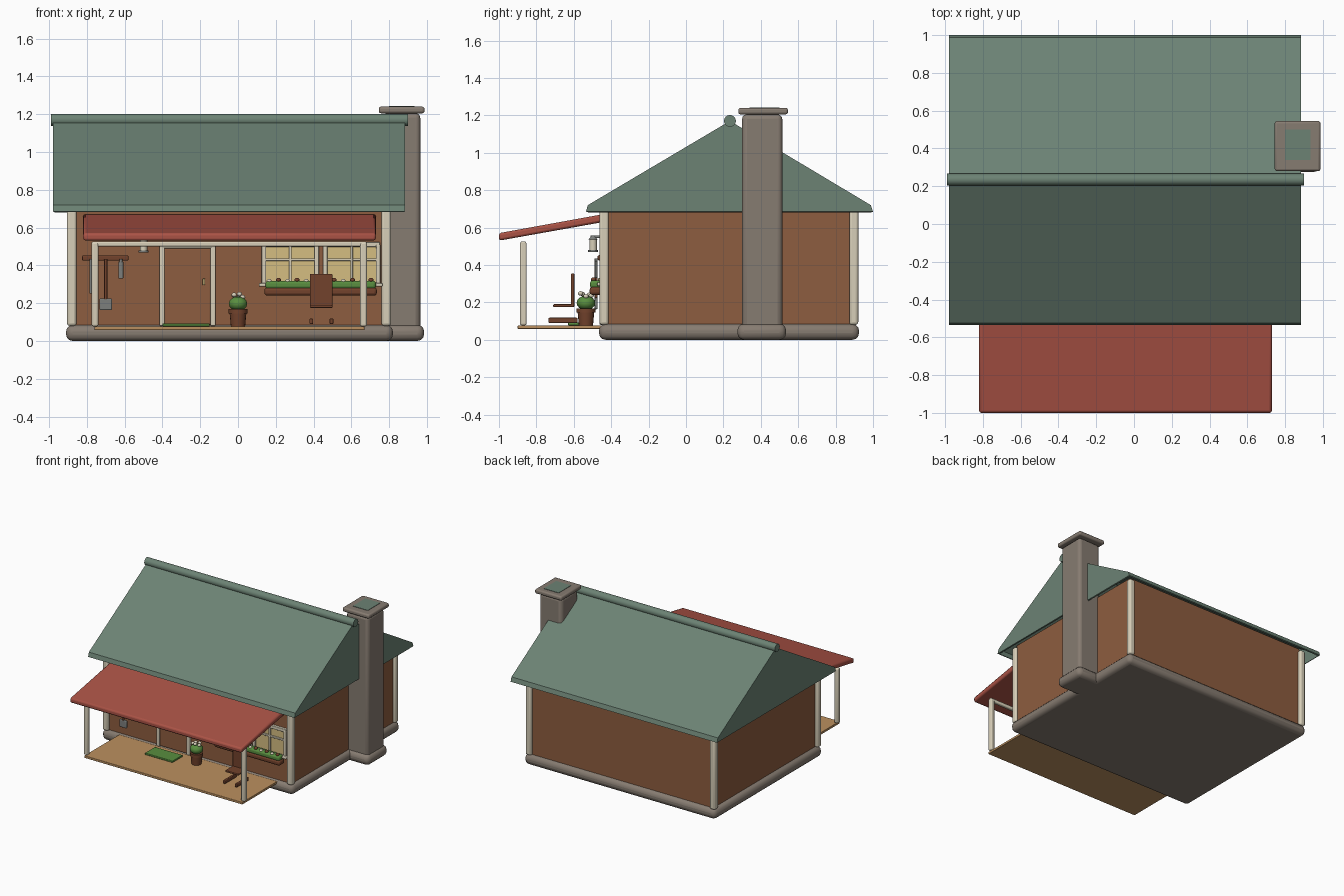
import bpy, bmesh, math
from mathutils import Vector

cube = bpy.data.objects.get("Cube")
if cube:
    bpy.data.objects.remove(cube, do_unlink=True)


def material(name, r, g, b):
    m = bpy.data.materials.new(name)
    m.use_nodes = True
    m.diffuse_color = (r, g, b, 1)
    m.node_tree.nodes["Principled BSDF"].inputs["Base Color"].default_value = (r, g, b, 1)
    return m


ROOF = material("roof green", .15, .225, .175)
RED = material("porch red", .40, .085, .06)
WALL = material("wall brown", .27, .11, .05)
STONE = material("stone grey", .24, .20, .165)
CREAM = material("cream trim", .68, .62, .48)
DECK = material("deck tan", .50, .28, .115)
GLASS = material("window yellow", .66, .51, .22)
LEAF = material("leaf green", .10, .27, .05)
WOOD = material("dark wood", .17, .055, .025)
METAL = material("tool grey", .20, .21, .20)


def finish(name, bm, mat, bevel=0, segments=3):
    me = bpy.data.meshes.new(name)
    bmesh.ops.recalc_face_normals(bm, faces=bm.faces)
    bm.to_mesh(me)
    bm.free()
    me.materials.append(mat)
    ob = bpy.data.objects.new(name, me)
    bpy.context.collection.objects.link(ob)
    if bevel:
        mod = ob.modifiers.new("Bevel", "BEVEL")
        mod.width, mod.segments = bevel, segments
    bpy.ops.object.select_all(action="DESELECT")
    bpy.context.view_layer.objects.active = ob
    ob.select_set(True)
    bpy.ops.object.shade_smooth_by_angle(angle=math.radians(40))
    return ob


def box(name, x, y, z, mat, bevel=0):
    """Box from (min, max) spans along each axis."""
    bm = bmesh.new()
    bmesh.ops.create_cube(bm, size=1)
    for v in bm.verts:
        v.co = [(s[0] + s[1]) / 2 + c * (s[1] - s[0]) for c, s in zip(v.co, (x, y, z))]
    return finish(name, bm, mat, bevel)


def rod(name, a, b, r, mat, r2=None, sides=16):
    """Round bar from a to b."""
    a, b = Vector(a), Vector(b)
    bm = bmesh.new()
    bmesh.ops.create_cone(bm, cap_ends=True, segments=sides, radius1=r,
                          radius2=r if r2 is None else r2, depth=(b - a).length)
    rot = (b - a).to_track_quat("Z", "Y").to_matrix()
    for v in bm.verts:
        v.co = rot @ v.co + (a + b) / 2
    return finish(name, bm, mat)


def ball(name, c, size, mat):
    bm = bmesh.new()
    bmesh.ops.create_uvsphere(bm, u_segments=14, v_segments=8, radius=1)
    for v in bm.verts:
        v.co = [o + k * s for o, k, s in zip(c, v.co, size)]
    return finish(name, bm, mat)


def prism(name, profile, x0, x1, mat, bevel=0):
    """Side profile of (y, z) points extruded along x."""
    bm = bmesh.new()
    face = bm.faces.new([bm.verts.new((x0, y, z)) for y, z in profile])
    out = bmesh.ops.extrude_face_region(bm, geom=[face])["geom"]
    bmesh.ops.translate(bm, vec=(x1 - x0, 0, 0),
                        verts=[g for g in out if isinstance(g, bmesh.types.BMVert)])
    return finish(name, bm, mat, bevel, 2)


# House body
box("foundation", (-.91, .82), (-.465, .925), (0, .085), STONE, .035)
box("walls", (-.875, .79), (-.435, .895), (.06, .75), WALL, .015)
for i, x in enumerate((-.88, .785)):
    for j, y in enumerate((-.438, .897)):
        box(f"corner_post_{i}{j}", (x - .025, x + .025), (y - .024, y + .024), (.08, .725), CREAM, .014)

# Main roof, an open shell with closed gables
roof = prism("main_roof", [(-.535, .685), (-.525, .72), (.235, 1.17), (.988, .72), (1, .685)],
             -.98, .885, ROOF)
bm = bmesh.new()
bm.from_mesh(roof.data)
bm.normal_update()
bmesh.ops.delete(bm, geom=[f for f in bm.faces if f.normal.z < -.9], context="FACES_ONLY")
bm.to_mesh(roof.data)
bm.free()
shell = roof.modifiers.new("Shell", "SOLIDIFY")
shell.thickness, shell.offset = .015, -1
rod("ridge_cap", (-.99, .235, 1.17), (.9, .235, 1.17), .032, ROOF)

# Chimney
box("chimney_base", (.74, .985), (.275, .535), (0, .085), STONE, .035)
box("chimney_shaft", (.765, .965), (.3, .515), (.04, 1.205), STONE, .025)
box("chimney_cap", (.745, .987), (.28, .545), (1.205, 1.24), STONE, .012)
box("chimney_opening", (.8, .935), (.34, .5), (1.236, 1.243), ROOF)

# Porch
prism("porch_roof", [(-1, .53), (-1, .57), (-.44, .672), (-.44, .63)], -.82, .73, RED, .012)
box("porch_deck", (-.76, .67), (-.9, -.44), (.058, .077), DECK, .004)
for i, x in enumerate((-.757, .664)):
    box(f"porch_post_{i}", (x - .018, x + .018), (-.888, -.852), (.077, .522), CREAM, .01)
box("porch_beam", (-.775, .682), (-.885, -.855), (.5, .526), CREAM, .008)

# Door
box("door", (-.39, -.145), (-.452, -.43), (.085, .49), WALL, .006)
for i, x in enumerate((-.402, -.132)):
    box(f"door_jamb_{i}", (x - .014, x + .014), (-.462, -.43), (.08, .5), CREAM, .006)
box("door_lintel", (-.416, -.118), (-.462, -.43), (.49, .515), CREAM, .006)
box("door_handle", (-.188, -.174), (-.47, -.45), (.295, .33), GLASS, .004)
box("door_mat", (-.4, -.15), (-.63, -.5), (.077, .092), LEAF, .004)

# Windows
for i, x in enumerate((.277, .602)):
    box(f"window_pane_{i}", (x - .14, x + .14), (-.443, -.43), (.29, .51), GLASS)
    for j, dx in enumerate((-.14, 0, .14)):
        w = .007 if dx == 0 else .012
        box(f"window_upright_{i}{j}", (x + dx - w, x + dx + w), (-.457, -.43), (.29, .51), CREAM, .004)
    for j, (z, h) in enumerate(((.43, .007), (.51, .013))):
        box(f"window_bar_{i}{j}", (x - .15, x + .15), (-.456, -.43), (z - h, z + h), CREAM, .004)
box("window_sill", (.11, .765), (-.475, -.43), (.288, .306), CREAM, .006)

# Flower box
box("flower_box", (.14, .735), (-.515, -.45), (.24, .283), WOOD, .015)
box("flower_box_leaves", (.145, .73), (-.513, -.455), (.275, .318), LEAF, .015)
for i in range(12):
    x = .165 + i * .049
    ball(f"box_flower_{i}", (x, -.495, .316 + .006 * (i % 2)), (.014, .014, .012),
         (CREAM, WOOD)[i % 2])

# Flower pot
rod("pot", (0, -.535, .077), (0, -.535, .155), .038, WOOD, .045)
rod("pot_rim", (0, -.535, .145), (0, -.535, .168), .05, WOOD)
ball("pot_leaves", (0, -.535, .197), (.05, .05, .038), LEAF)
for i in range(5):
    a = i * math.tau / 5
    ball(f"pot_flower_{i}", (.025 * math.cos(a), -.535 + .03 * math.sin(a), .232 + .004 * i),
         (.014, .014, .012), CREAM)

# Porch chair
box("chair_back", (.38, .5), (-.615, -.597), (.175, .355), WOOD, .006)
box("chair_seat", (.38, .5), (-.71, -.6), (.175, .19), WOOD, .005)
for i, x in enumerate((.388, .495)):
    box(f"chair_runner_{i}", (x - .01, x + .01), (-.735, -.58), (.09, .118), WOOD, .005)

# Tool rack with hanging tools
box("tool_rail", (-.825, -.58), (-.472, -.435), (.425, .452), WOOD, .006)
rod("shovel_handle", (-.7, -.48, .21), (-.7, -.48, .43), .008, WOOD)
box("shovel_blade", (-.733, -.667), (-.488, -.472), (.163, .225), METAL, .006)
rod("hand_tool_handle", (-.62, -.48, .37), (-.62, -.48, .435), .008, METAL)
box("hand_tool_blade", (-.633, -.607), (-.487, -.473), (.33, .42), METAL, .004)
rod("rake_handle", (-.78, -.48, .25), (-.78, -.48, .435), .006, METAL)

# Wall lantern
rod("lantern_bracket", (-.5, -.435, .55), (-.5, -.51, .55), .007, METAL)
rod("lantern_base", (-.5, -.497, .468), (-.5, -.497, .48), .027, METAL)
rod("lantern_glass", (-.5, -.497, .48), (-.5, -.497, .535), .02, CREAM)
rod("lantern_top", (-.5, -.497, .535), (-.5, -.497, .553), .027, METAL, .01)
